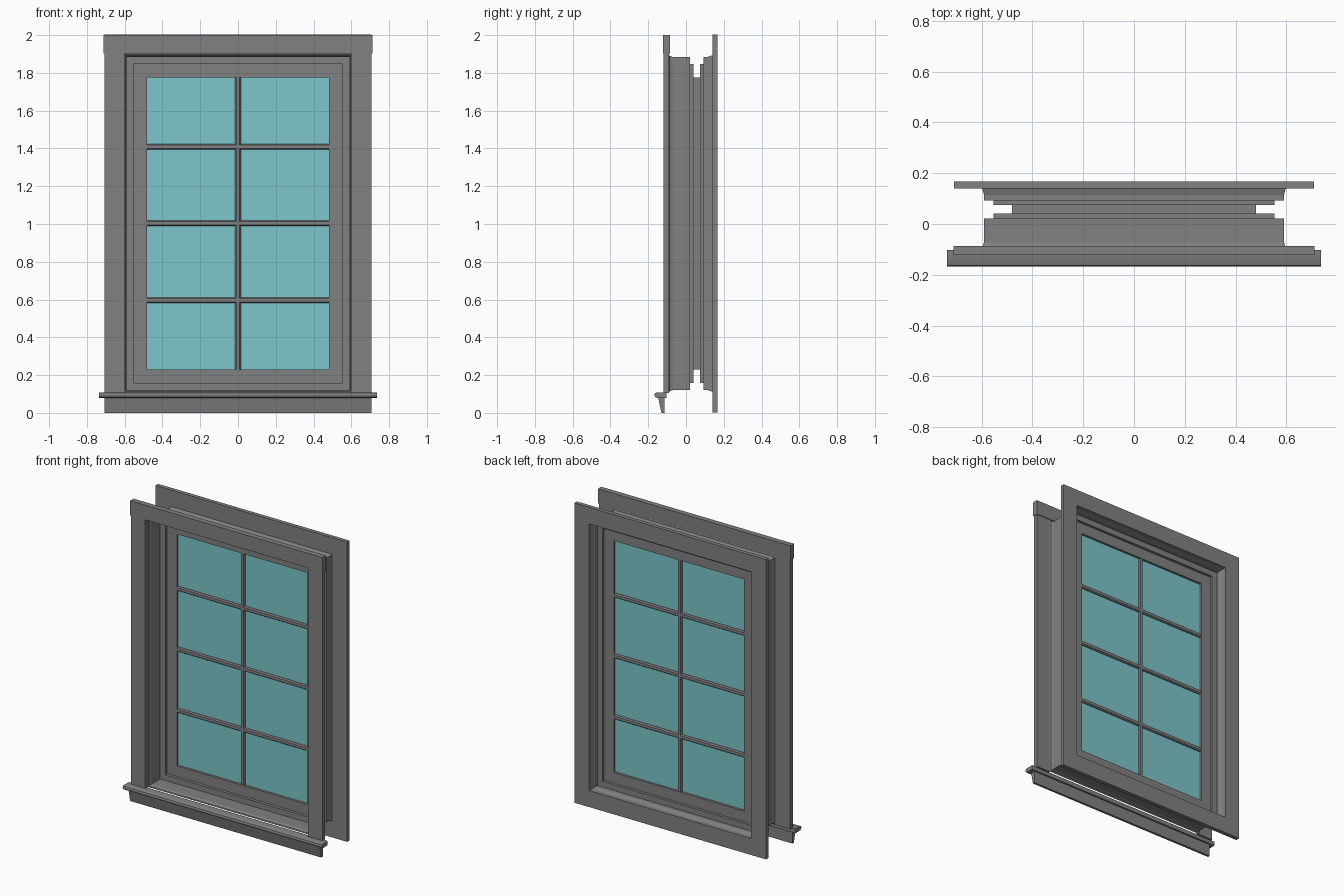
import bpy
import bmesh
from mathutils import Vector

if "Cube" in bpy.data.objects:
    bpy.data.objects.remove(bpy.data.objects["Cube"])


def make_material(name, color):
    mat = bpy.data.materials.new(name)
    mat.use_nodes = True
    mat.diffuse_color = color
    mat.node_tree.nodes["Principled BSDF"].inputs["Base Color"].default_value = color
    return mat


FRAME = make_material("grey paint", (0.22, 0.22, 0.22, 1))
GLASS = make_material("blue glass", (0.205, 0.565, 0.597, 1))

MID_Z = 1.0025              # centre height of the opening
HALF_W, HALF_H = 0.59, 0.8825


def finish(name, bm, mat, smooth=False):
    bmesh.ops.recalc_face_normals(bm, faces=bm.faces)
    mesh = bpy.data.meshes.new(name)
    bm.to_mesh(mesh)
    bm.free()
    mesh.materials.append(mat)
    obj = bpy.data.objects.new(name, mesh)
    bpy.context.collection.objects.link(obj)
    if smooth:
        bpy.ops.object.select_all(action='DESELECT')
        obj.select_set(True)
        bpy.context.view_layer.objects.active = obj
        bpy.ops.object.shade_smooth_by_angle()
    return obj


def box(name, low, high, mat=FRAME):
    low, high = Vector(low), Vector(high)
    bm = bmesh.new()
    bmesh.ops.create_cube(bm, size=1)
    bmesh.ops.scale(bm, vec=high - low, verts=bm.verts)
    bmesh.ops.translate(bm, vec=(low + high) / 2, verts=bm.verts)
    return finish(name, bm, mat)


def ring(name, profile, closed=False):
    """Sweep (inset, y) points around the rectangular opening."""
    bm = bmesh.new()
    loops = []
    for inset, y in profile:
        w, h = HALF_W - inset, HALF_H - inset
        loops.append([bm.verts.new((sx * w, y, MID_Z + sz * h))
                      for sx, sz in ((-1, -1), (1, -1), (1, 1), (-1, 1))])
    pairs = list(zip(loops, loops[1:]))
    if closed:
        pairs.append((loops[-1], loops[0]))
    for a, b in pairs:
        for i in range(4):
            j = (i + 1) % 4
            bm.faces.new((a[i], a[j], b[j], b[i]))
    return finish(name, bm, FRAME)


def extrude(name, section, start, end, place, smooth=False):
    """Extrude a closed section between two distances along a direction."""
    bm = bmesh.new()
    a, b = [[bm.verts.new(place(u, v, t)) for u, v in section] for t in (start, end)]
    bm.faces.new(a)
    bm.faces.new(b)
    for i in range(len(a)):
        j = (i + 1) % len(a)
        bm.faces.new((a[i], a[j], b[j], b[i]))
    return finish(name, bm, FRAME, smooth)


def along_x(y, z, x):
    return (x, y, z)


# Jamb and sash: a thin stepped skin from front casing to back casing
ring("jamb_and_sash", [
    (-0.014, -0.09), (-0.006, -0.088), (0, -0.072), (0, 0.021),
    (0.038, 0.021), (0.038, 0.041), (0.109, 0.041),
    (0.109, 0.075), (0.038, 0.075), (0.038, 0.093),
    (0, 0.093), (0, 0.115), (-0.008, 0.14)])

# Back casing: a plain picture frame
ring("back_casing", [(-0.008, 0.14), (-0.008, 0.167), (-0.118, 0.167), (-0.118, 0.14)],
     closed=True)

# Front casing: two sides and a head
for side, name in ((-1, "right_casing"), (1, "left_casing")):
    xs = sorted((side * 0.602, side * 0.706))
    box(name, (xs[0], -0.119, 0.105), (xs[1], -0.09, 1.905))
box("head_casing", (-0.711, -0.122, 1.902), (0.711, -0.086, 2.0))

# Stool with a rounded nose, and the tapered apron beneath it
extrude("sill_nose", [(-0.103, 0.08), (-0.103, 0.108), (-0.156, 0.108), (-0.164, 0.104),
                      (-0.167, 0.094), (-0.164, 0.084), (-0.156, 0.08)],
        -0.735, 0.735, along_x, smooth=True)
extrude("apron", [(-0.114, 0), (-0.114, 0.08), (-0.147, 0.08), (-0.143, 0.062), (-0.13, 0)],
        -0.706, 0.706, along_x)

# Glass pane
box("glass", (-0.481, 0.056, 0.229), (0.481, 0.06, 1.776), GLASS)

# Glazing bars with rounded faces on both sides
bar = [(-0.015, -0.006), (-0.009, -0.014), (0.009, -0.014), (0.015, -0.006),
       (0.015, 0.006), (0.009, 0.014), (-0.009, 0.014), (-0.015, 0.006)]
extrude("vertical_bar", bar, 0.229, 1.776, lambda u, v, t: (u, 0.058 + v, t), smooth=True)
for i, height in enumerate((0.596, 1.004, 1.409)):
    extrude("horizontal_bar_%d" % (i + 1), bar, -0.481, 0.481,
            lambda u, v, t: (t, 0.058 + v, height + u), smooth=True)
